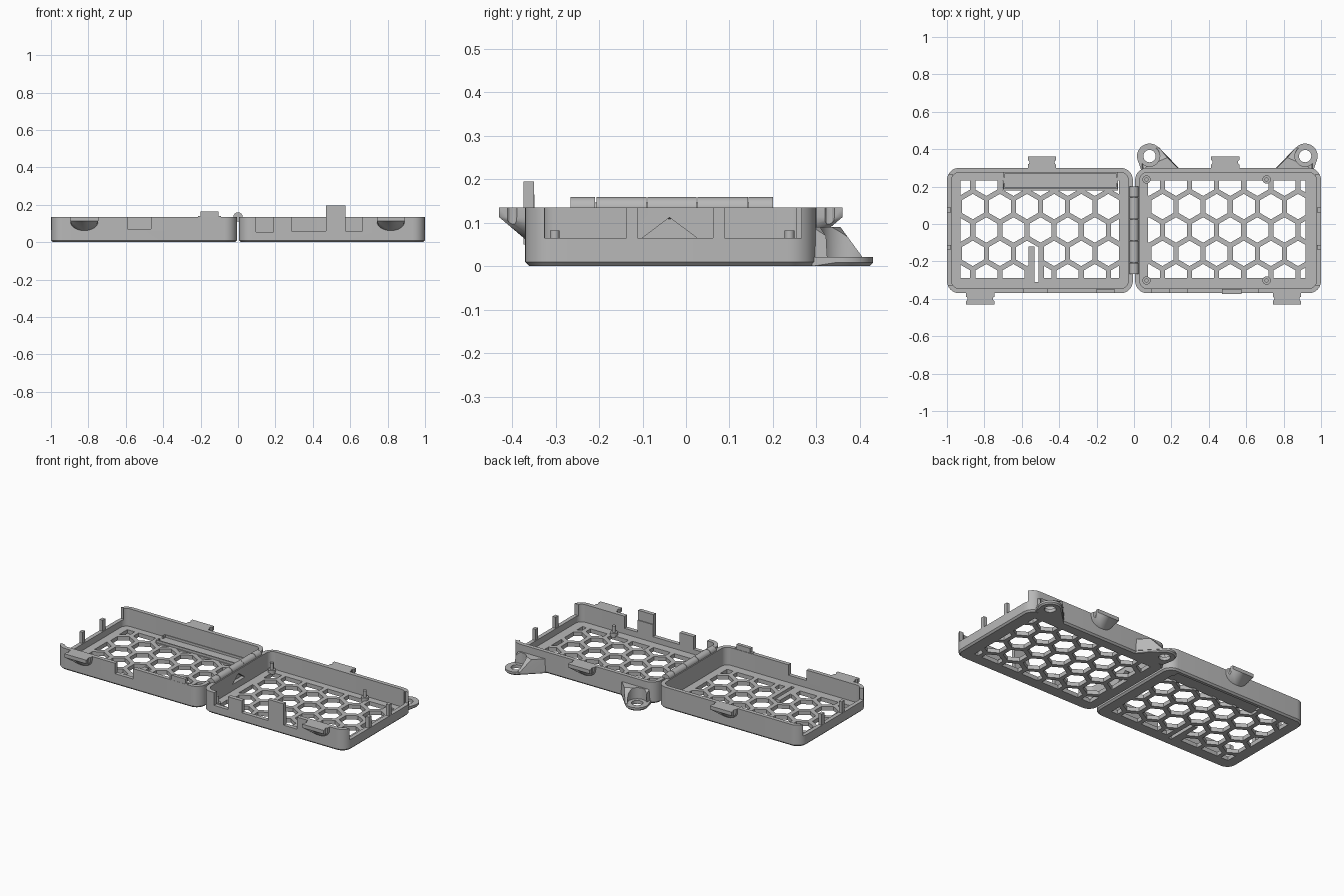
import bpy, bmesh, math
from mathutils import Matrix, Vector

if "Cube" in bpy.data.objects:
    bpy.data.objects.remove(bpy.data.objects["Cube"])

grey = bpy.data.materials.new("plain_grey")
grey.use_nodes = True
grey.diffuse_color = (0.48, 0.48, 0.48, 1)
grey.node_tree.nodes["Principled BSDF"].inputs["Base Color"].default_value = grey.diffuse_color

FRONT, BACK, TOP, FLOOR, WALL, GAP = -0.37, 0.30, 0.135, 0.025, 0.025, 0.006
LOW = 0.065


def finish(bm, name):
    bmesh.ops.recalc_face_normals(bm, faces=bm.faces)
    mesh = bpy.data.meshes.new(name)
    bm.to_mesh(mesh)
    bm.free()
    mesh.materials.append(grey)
    ob = bpy.data.objects.new(name, mesh)
    bpy.context.collection.objects.link(ob)
    return ob


def box(name, x0, x1, y0, y1, z0, z1):
    bm = bmesh.new()
    size = Matrix.Diagonal((x1 - x0, y1 - y0, z1 - z0, 1))
    mid = Matrix.Translation(((x0 + x1) / 2, (y0 + y1) / 2, (z0 + z1) / 2))
    bmesh.ops.create_cube(bm, size=1, matrix=mid @ size)
    return finish(bm, name)


def cylinder(name, centre, r, depth, along_y=False, segments=32):
    bm = bmesh.new()
    turn = Matrix.Rotation(math.pi / 2 if along_y else 0, 4, "X")
    bmesh.ops.create_cone(bm, cap_ends=True, segments=segments, radius1=r, radius2=r,
                          depth=depth, matrix=Matrix.Translation(centre) @ turn)
    return finish(bm, name)


def hull(name, points):
    bm = bmesh.new()
    for p in points:
        bm.verts.new(p)
    found = bmesh.ops.convex_hull(bm, input=bm.verts)
    bmesh.ops.delete(bm, geom=[v for v in bm.verts if not v.link_faces], context="VERTS")
    bmesh.ops.dissolve_limit(bm, angle_limit=0.01, verts=bm.verts, edges=bm.edges)
    return finish(bm, name)


def cut(target, cutter):
    cutter.hide_render = True
    mod = target.modifiers.new("cut", "BOOLEAN")
    mod.operation, mod.solver, mod.object = "DIFFERENCE", "EXACT", cutter
    bpy.context.view_layer.objects.active = target
    bpy.ops.object.modifier_apply(modifier=mod.name)
    bpy.data.objects.remove(cutter)


def cut_box(target, *span):
    cut(target, box("cutter", *span))


def ring(x0, x1, inset, z, radius):
    # Rounded rectangle at one height
    r = radius - inset
    out = []
    for i, (sx, sy) in enumerate(((1, 1), (-1, 1), (-1, -1), (1, -1))):
        cx = (x1 - radius) if sx > 0 else (x0 + radius)
        cy = (BACK - radius) if sy > 0 else (FRONT + radius)
        for k in range(9):
            a = math.pi / 2 * (i + k / 8)
            out.append((cx + r * math.cos(a), cy + r * math.sin(a), z))
    return out


def tray(name, x0, x1):
    bm = bmesh.new()
    levels = [(0.01, 0), (0, 0.01), (0, TOP), (WALL, TOP), (WALL, FLOOR)]
    loops = [[bm.verts.new(p) for p in ring(x0, x1, i, z, 0.065)] for i, z in levels]
    for a, b in zip(loops, loops[1:]):
        for k in range(len(a)):
            n = (k + 1) % len(a)
            bm.faces.new((a[k], a[n], b[n], b[k]))
    bm.faces.new(loops[0])
    bm.faces.new(loops[-1])
    return finish(bm, name)


def honeycomb(x0, x1, first_x):
    # Hexagon prisms trimmed to the vent window
    y0, y1, pitch, r = -0.29, 0.232, 0.145, 0.068
    bm = bmesh.new()
    for row in range(-4, 3):
        for col in range(-1, 8):
            cx = first_x + pitch * (col + 0.5 * (row % 2))
            cy = 0.093 + 0.125 * row
            bm.faces.new([bm.verts.new((cx + r * math.sin(k * math.pi / 3),
                                        cy + r * math.cos(k * math.pi / 3), -0.05)) for k in range(6)])
    for co, no in (((x0, 0, 0), (-1, 0, 0)), ((x1, 0, 0), (1, 0, 0)),
                   ((0, y0, 0), (0, -1, 0)), ((0, y1, 0), (0, 1, 0))):
        bmesh.ops.bisect_plane(bm, geom=bm.verts[:] + bm.edges[:] + bm.faces[:],
                               plane_co=co, plane_no=no, clear_outer=True)
    new = bmesh.ops.extrude_face_region(bm, geom=bm.faces[:], use_keep_orig=True)["geom"]
    bmesh.ops.translate(bm, vec=(0, 0, 0.11), verts=[g for g in new if isinstance(g, bmesh.types.BMVert)])
    return finish(bm, "cutter")


# Trays with vents and lowered end walls
right_tray = tray("right_tray", -1, -GAP)
left_tray = tray("left_tray", GAP, 1)
cut(right_tray, honeycomb(-0.927, -0.08, -0.862))
cut(left_tray, honeycomb(0.075, 0.917, 0.152))
for body, s in ((right_tray, -1), (left_tray, 1)):
    xs = sorted((s * 0.97, s * 1.1))
    cut_box(body, *xs, -0.325, 0.265, LOW, 0.3)
    for y in (-0.124, 0.075):
        px = sorted((s * 0.978, s * 0.999))
        box("end_post", *px, y - 0.013, y + 0.013, 0.02, TOP)

# Front wall notches and raised tabs
for x0, x1, z in ((0.095, 0.19, 0.055), (0.285, 0.47, 0.06), (0.575, 0.665, 0.06)):
    cut_box(left_tray, x0, x1, -0.4, -0.33, z, 0.3)
cut_box(right_tray, -0.59, -0.465, -0.4, -0.33, 0.07, 0.3)
box("tall_tab", 0.47, 0.575, -0.374, -0.35, 0.05, 0.195)
box("short_tab", -0.2, -0.105, -0.369, -0.348, 0.1, 0.165)
box("short_tab_base", -0.215, -0.09, -0.369, -0.348, 0.1, 0.14)

# Triangular opening in one hinge wall
cut(left_tray, hull("cutter", [(x, y, z) for x in (-0.001, 0.06)
                               for y, z in ((-0.1, LOW), (0.025, LOW), (-0.038, 0.112))]))

# Label holder: thin floor plate recessed underneath, with rails above
cut_box(right_tray, -0.69, -0.09, 0.19, 0.272, -0.1, 0.1)
box("holder_plate", -0.7, -0.085, 0.18, 0.28, 0.012, FLOOR)
for y in (0.275, 0.19):
    box("holder_rail", -0.697, -0.09, y - 0.004, y + 0.004, 0.02, 0.04)
for x in (-0.694, -0.093):
    for y in (0.263, 0.202):
        box("holder_rail_end", x - 0.004, x + 0.004, y - 0.014, y + 0.014, 0.02, 0.04)

# Slotted bridge across the vents
cut_box(right_tray, -0.532, -0.511, -0.31, -0.12, -0.1, 0.1)
for x0, x1 in ((-0.564, -0.532), (-0.511, -0.48)):
    box("slot_bridge", x0, x1, -0.31, -0.12, 0, FLOOR)

# Hinge knuckles
for y0, y1 in ((-0.266, -0.209), (-0.206, -0.091), (-0.088, 0.024), (0.026, 0.142), (0.144, 0.2)):
    cylinder("hinge_knuckle", (0, (y0 + y1) / 2, 0.134), 0.025, y1 - y0, True)
cylinder("hinge_pin", (0, -0.033, 0.134), 0.012, 0.45, True, 16)

# Snap clips with a rounded tapering underside
for x, wall, s in ((-0.822, FRONT, -1), (0.817, FRONT, -1), (-0.492, BACK, 1), (0.488, BACK, 1)):
    w = 0.075
    pts = [(x + e * w, wall + s * d, z) for e in (-1, 1) for d in (-0.01, 0.06) for z in (0.113, TOP)]
    for k in range(13):
        a = math.pi * k / 12
        pts.append((x + w * math.cos(a), wall - s * 0.005, 0.113 - 0.055 * math.sin(a)))
    clip = hull("snap_clip", pts)
    for e in (-1, 1):
        cut(clip, cylinder("cutter", (x + e * (w + 0.004), wall + s * 0.03, 0.1), 0.012, 0.2, segments=12))

# Mounting ears with gussets
for s, x in ((1, 0.083), (-1, 0.915)):
    y, r = 0.363, 0.067
    disc = [(x + q * math.cos(a), y + q * math.sin(a), z) for q, z in ((r - 0.008, 0), (r, 0.008), (r, 0.021))
            for a in (2 * math.pi * k / 40 for k in range(40))]
    foot = [(x + s * d, 0.29, z) for d in (-0.045, 0.16) for z in (0, 0.021)]
    ear = hull("mounting_ear", disc + foot)
    low = [(x + s * dx, yy, 0.015) for dx, yy in ((-0.04, 0.29), (0.165, 0.29), (0.05, 0.41), (-0.04, 0.41))]
    high = [(x + s * dx, yy, 0.09) for dx, yy in ((-0.035, 0.29), (0.16, 0.29), (0.095, 0.355), (-0.01, 0.31))]
    gusset = hull("ear_gusset", low + high)
    cut(gusset, cylinder("cutter", (x, y, 0.121), 0.055, 0.2))
    for part in (ear, gusset):
        cut(part, cylinder("cutter", (x, y, 0), 0.033, 0.2))

# Locating pins for the board
for x in (0.067, 0.709):
    for y in (-0.302, 0.238):
        cylinder("pin_base", (x, y, 0.03), 0.022, 0.025)
        cylinder("locating_pin", (x, y, 0.05), 0.011, 0.065, segments=20)

# Smooth rounded surfaces, keep edges sharp
for ob in bpy.context.collection.objects:
    ob.select_set(ob.type == "MESH" and grey.name in ob.data.materials)
bpy.context.view_layer.objects.active = left_tray
bpy.ops.object.shade_smooth_by_angle(angle=math.radians(30))
